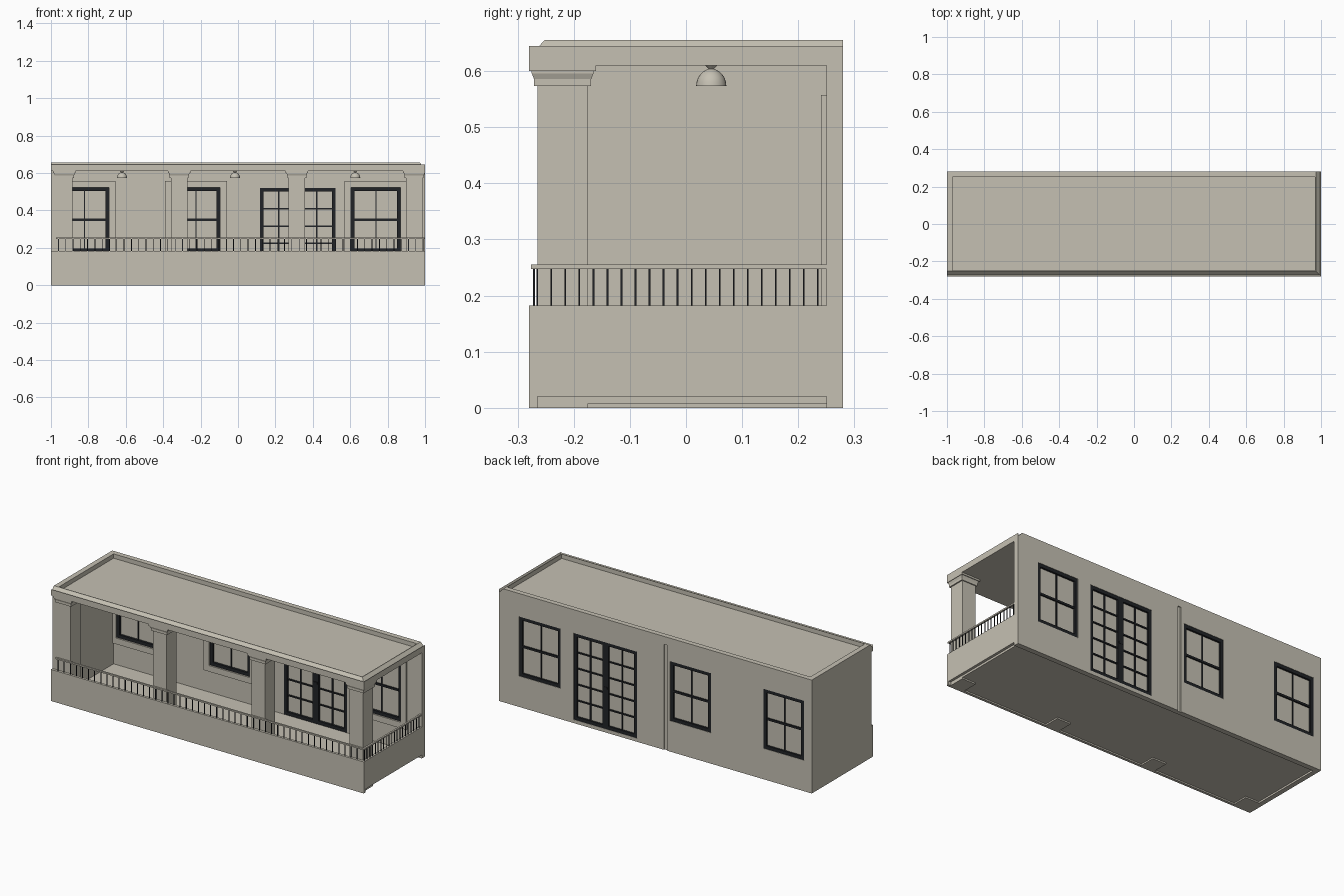
import bpy, bmesh, math

if "Cube" in bpy.data.objects:
    bpy.data.objects.remove(bpy.data.objects["Cube"])


def material(name, rgb):
    m = bpy.data.materials.new(name)
    m.diffuse_color = (*rgb, 1)
    m.use_nodes = True
    m.node_tree.nodes["Principled BSDF"].inputs["Base Color"].default_value = m.diffuse_color
    return m


STONE = material("warm_beige", (0.56, 0.53, 0.45))
BLACK = material("charcoal_black", (0.015, 0.017, 0.02))


def finish(name, bm, mat):
    bmesh.ops.recalc_face_normals(bm, faces=bm.faces)
    me = bpy.data.meshes.new(name)
    bm.to_mesh(me)
    bm.free()
    me.materials.append(mat)
    ob = bpy.data.objects.new(name, me)
    bpy.context.collection.objects.link(ob)
    return ob


def boxes(name, spans, mat=STONE):
    """One object from boxes given as (x0, x1, y0, y1, z0, z1)."""
    bm = bmesh.new()
    for x0, x1, y0, y1, z0, z1 in spans:
        vs = bmesh.ops.create_cube(bm, size=1)["verts"]
        for v in vs:
            v.co = ((x0 + x1) / 2 + v.co.x * (x1 - x0),
                    (y0 + y1) / 2 + v.co.y * (y1 - y0),
                    (z0 + z1) / 2 + v.co.z * (z1 - z0))
    return finish(name, bm, mat)


def cut(ob, cutter):
    mod = ob.modifiers.new("opening", "BOOLEAN")
    mod.operation = "DIFFERENCE"
    mod.solver = "EXACT"
    mod.object = cutter
    bpy.context.view_layer.objects.active = ob
    bpy.ops.object.modifier_apply(modifier=mod.name)


# floor, ceiling slab and end wall
boxes("floor", [(-0.97, 0.985, -0.265, 0.25, 0.008, 0.02)])
boxes("roof_slab", [(-1, 1, -0.28, 0.28, 0.61, 0.63)])
boxes("left_wall", [(-1, -0.972, -0.265, 0.25, 0, 0.61)])
boxes("roof_rim_back", [(-1, 0.972, 0.25, 0.28, 0.63, 0.655)])
boxes("roof_rim_left", [(-1, -0.97, -0.25, 0.25, 0.63, 0.655)])

# chamfered roof edge with a small lip, mitred round the front right corner
profile = [(0, 0.63), (0, 0.645), (0.006, 0.632), (0.028, 0.655),
           (0.032, 0.655), (0.032, 0.63)]
bm = bmesh.new()
stations = [lambda d: (-1, -0.28 + d), lambda d: (1 - d, -0.28 + d),
            lambda d: (1 - d, 0.28)]
rings = [[bm.verts.new((*f(d), z)) for d, z in profile] for f in stations]
n = len(profile)
for a, b in zip(rings, rings[1:]):
    for i in range(n):
        j = (i + 1) % n
        bm.faces.new((a[i], a[j], b[j], b[i]))
bm.faces.new(rings[0])
bm.faces.new(rings[-1])
finish("roof_edge", bm, STONE)

# back wall with window and door openings, and a shallow vertical seam
windows = [(-0.95, -0.69), (-0.355, -0.095), (0.605, 0.87)]
W0, W1 = 0.178, 0.522
DOOR = (0.118, 0.522, 0.02, 0.52)
wall = boxes("back_wall", [(-1, 1, 0.25, 0.28, 0, 0.61)])
openings = [(a, b, W0, W1) for a, b in windows] + [DOOR]
panels = [boxes("window_surround",
                [(max(a - 0.035, -0.972), b + 0.035, 0.241, 0.25, W0 - 0.035, W1 + 0.035)])
          for a, b in windows]
for i, (a, b, z0, z1) in enumerate(openings):
    cutter = boxes("cutter", [(a, b, 0.2, 0.3, z0, z1)])
    cut(wall, cutter)
    if i < len(panels):
        cut(panels[i], cutter)
    bpy.data.objects.remove(cutter)
seam = boxes("cutter", [(-0.075, -0.055, 0.274, 0.3, -0.1, 0.7)])
cut(wall, seam)
bpy.data.objects.remove(seam)


def frame(a, b, z0, z1, t, y0, y1):
    return [(a, a + t, y0, y1, z0, z1), (b - t, b, y0, y1, z0, z1),
            (a + t, b - t, y0, y1, z0, z0 + t), (a + t, b - t, y0, y1, z1 - t, z1)]


# sash windows: frame, meeting rail, thin centre bar, pane
for a, b in windows:
    mx, mz = (a + b) / 2, (W0 + W1) / 2
    bars = frame(a, b, W0, W1, 0.019, 0.25, 0.278)
    bars.append((a + 0.019, b - 0.019, 0.256, 0.275, mz - 0.006, mz + 0.006))
    bars.append((mx - 0.003, mx + 0.003, 0.258, 0.272, W0 + 0.019, W1 - 0.019))
    boxes("window_frame", bars, BLACK)
    boxes("window_pane", [(a + 0.01, b - 0.01, 0.263, 0.267, W0 + 0.01, W1 - 0.01)])

# double door: two leaves of two by five panes
a, b, z0, z1 = DOOR
mid = (a + b) / 2
bars = []
for l, r in ((a, mid), (mid, b)):
    bars += frame(l, r, z0, z1, 0.019, 0.25, 0.278)
    c = (l + r) / 2
    bars.append((c - 0.004, c + 0.004, 0.258, 0.272, z0 + 0.019, z1 - 0.019))
    for k in range(1, 5):
        z = z0 + 0.019 + (z1 - z0 - 0.038) * k / 5
        bars.append((l + 0.019, r - 0.019, 0.257, 0.273, z - 0.004, z + 0.004))
bars.append((mid - 0.012, mid + 0.012, 0.245, 0.28, 0.25, 0.262))
boxes("door_frame", bars, BLACK)
boxes("door_pane", [(a + 0.01, b - 0.01, 0.263, 0.267, z0 + 0.005, z1 - 0.01)])

# columns with stepped, flaring capitals
for x in (-0.928, -0.315, 0.315, 0.942):
    cy = -0.22
    boxes("column", [(x - 0.044, x + 0.044, cy - 0.045, cy + 0.045, 0, 0.61)])
    bm = bmesh.new()
    loops = []
    for r, z in ((0.051, 0.573), (0.051, 0.586), (0.055, 0.596), (0.055, 0.6),
                 (0.0598, 0.6), (0.0598, 0.61)):
        loops.append([bm.verts.new((min(1, x + sx * r), cy + sy * r, z))
                      for sx, sy in ((-1, -1), (1, -1), (1, 1), (-1, 1))])
    for p, q in zip(loops, loops[1:]):
        for i in range(4):
            j = (i + 1) % 4
            bm.faces.new((p[i], p[j], q[j], q[i]))
    bm.faces.new(loops[0])
    bm.faces.new(loops[-1])
    finish("capital", bm, STONE)

# parapets, handrails and balusters
boxes("front_parapet", [(-1, 1, -0.28, -0.265, 0, 0.182)])
boxes("right_parapet", [(0.985, 1, -0.265, 0.25, 0.02, 0.182)])
boxes("front_handrail", [(-0.972, 0.998, -0.276, -0.266, 0.247, 0.255)])
boxes("right_handrail", [(0.988, 0.998, -0.266, 0.25, 0.247, 0.255)])
boxes("front_balusters", [(x - 0.002, x + 0.002, -0.273, -0.269, 0.18, 0.248)
                          for x in (-0.96 + 0.039 * i for i in range(50))], BLACK)
boxes("right_balusters", [(0.991, 0.995, y - 0.0015, y + 0.0015, 0.18, 0.248)
                          for y in (-0.265 + 0.025 * i for i in range(21))], BLACK)

# domed ceiling lamps, spun from a profile
for x in (-0.62, -0.016, 0.627):
    bm = bmesh.new()
    pts = [(0.011, 0.61), (0.005, 0.604)]
    pts += [(0.027 * math.sin(t), 0.573 + 0.031 * math.cos(t))
            for t in (math.radians(15 * k) for k in range(1, 7))]
    pts += [(0.024, 0.573), (0, 0.576)]
    vs = [bm.verts.new((x + r, 0.045, z)) for r, z in pts]
    es = [bm.edges.new(e) for e in zip(vs, vs[1:])]
    bmesh.ops.spin(bm, geom=vs + es, cent=(x, 0.045, 0), axis=(0, 0, 1),
                   angle=math.tau, steps=24, use_merge=True)
    bmesh.ops.remove_doubles(bm, verts=bm.verts, dist=1e-5)
    lamp = finish("ceiling_lamp", bm, STONE)
    bpy.ops.object.select_all(action="DESELECT")
    lamp.select_set(True)
    bpy.context.view_layer.objects.active = lamp
    bpy.ops.object.shade_smooth_by_angle(angle=math.radians(35))
